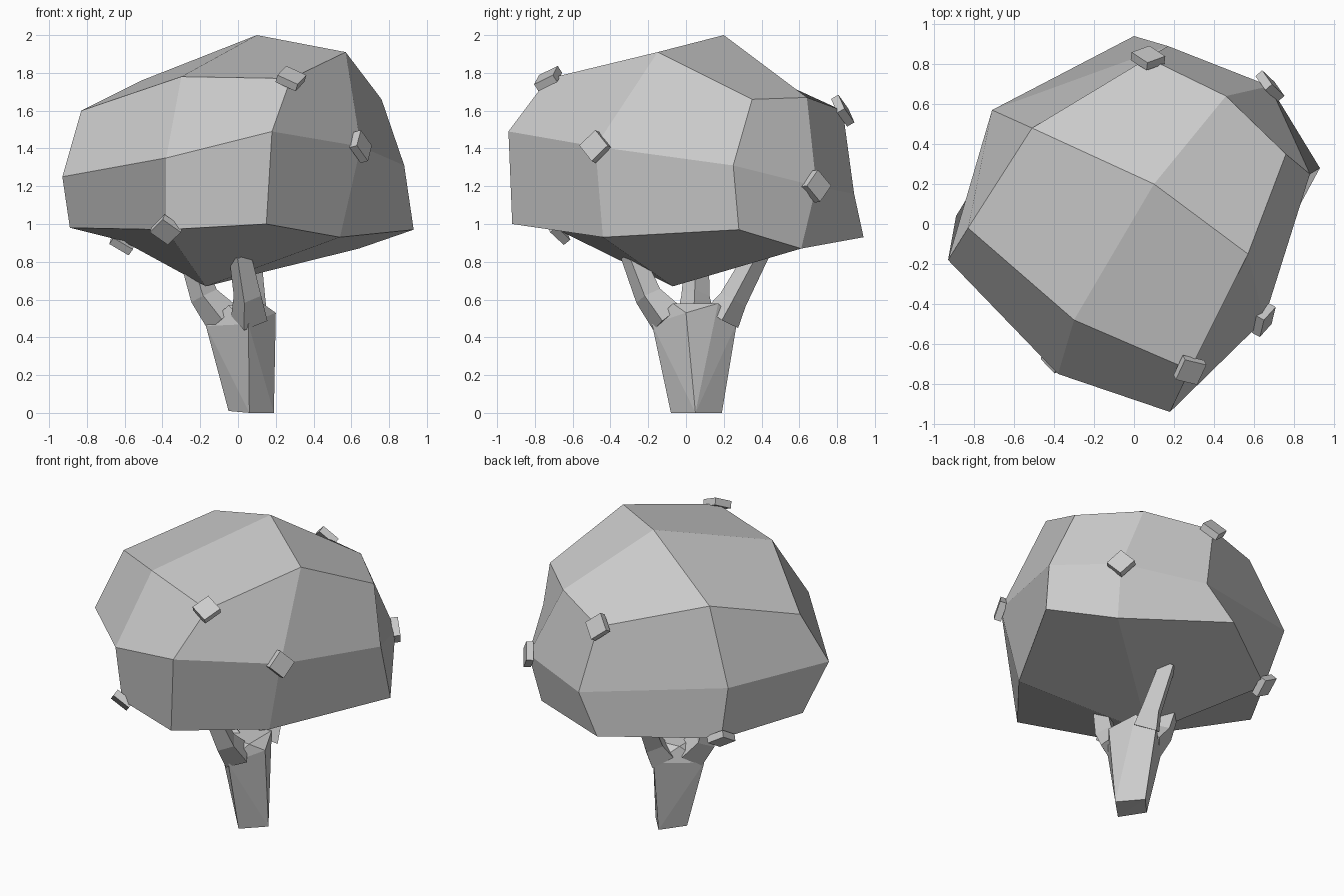
import bpy
import bmesh
from math import pi
from mathutils import Vector, Matrix

cube = bpy.data.objects.get("Cube")
if cube:
    bpy.data.objects.remove(cube, do_unlink=True)

grey = bpy.data.materials.new("light_grey")
grey.use_nodes = True
grey.diffuse_color = (0.6, 0.6, 0.6, 1)
grey.node_tree.nodes["Principled BSDF"].inputs["Base Color"].default_value = (0.6, 0.6, 0.6, 1)


def finish(bm, name):
    bmesh.ops.recalc_face_normals(bm, faces=bm.faces[:])
    mesh = bpy.data.meshes.new(name)
    bm.to_mesh(mesh)
    bm.free()
    mesh.materials.append(grey)
    obj = bpy.data.objects.new(name, mesh)
    bpy.context.collection.objects.link(obj)
    return obj


def bridge(bm, low, high):
    n = len(low)
    for i in range(n):
        j = (i + 1) % n
        bm.faces.new((low[i], low[j], high[j], high[i]))


# Canopy: a lumpy subdivided block of three eight-point rings and two centres
top = [(-.83, -.02, 1.6), (-.3, -.48, 1.78), (.28, -.73, 1.77), (.57, -.15, 1.91),
       (.76, .35, 1.66), (.46, .64, 1.67), (.07, .83, 1.6), (-.51, .48, 1.76)]
middle = [(-.93, -.18, 1.25), (-.38, -.75, 1.35), (.18, -.94, 1.49), (.65, -.48, 1.41),
          (.88, .25, 1.31), (.68, .69, 1.2), (.17, .89, 1.16), (-.71, .57, 1.3)]
bottom = [(-.89, .04, .98), (-.38, -.68, .97), (.15, -.92, 1), (.54, -.44, .93),
          (.93, .28, .97), (.64, .61, .87), (0, .94, .93), (-.61, .5, .91)]

bm = bmesh.new()
rings = [[bm.verts.new(p) for p in ring] for ring in (bottom, middle, top)]
bridge(bm, rings[0], rings[1])
bridge(bm, rings[1], rings[2])
for ring, centre in ((rings[2], (.1, .2, 2)), (rings[0], (-.17, -.07, .67))):
    hub = bm.verts.new(centre)
    for i in range(0, 8, 2):
        bm.faces.new((ring[i - 1], ring[i], ring[i + 1], hub))
finish(bm, "canopy")

# Leaf chips: small tilted plates set into corners of the canopy
chips = [(top[2], (.25, -.52, .82)), (top[6], (.1, .85, .5)),
         (middle[3], (.85, -.45, .25)), (middle[5], (.75, .65, .1)),
         (bottom[1], (-.2, -.75, -.6)), (bottom[7], (-.5, .5, -.7))]
for i, (place, normal) in enumerate(chips):
    bm = bmesh.new()
    bmesh.ops.create_cube(bm, size=1)
    turn = Vector(normal).to_track_quat('Z', 'Y').to_matrix().to_4x4()
    bm.transform(Matrix.Translation(place) @ turn @ Matrix.Rotation(pi / 4, 4, 'Z')
                 @ Matrix.Diagonal((.12, .12, .045, 1)))
    finish(bm, f"leaf_chip_{i + 1}")

# Trunk: four-sided, flaring upward to a low fork
bm = bmesh.new()
foot = [(.19, .05, 0), (.06, -.08, 0), (-.05, .06, .01), (.07, .19, 0)]
crown = [(.2, 0, .53), (.055, -.18, .47), (-.17, .05, .46), (.05, .27, .48)]
fork = [(.13, -.07, .58), (-.05, -.04, .57), (-.05, .14, .57), (.13, .17, .58)]
for p in foot + crown + fork:
    bm.verts.new(p)
bmesh.ops.convex_hull(bm, input=bm.verts[:])
finish(bm, "trunk")


# Branches: tapered four-sided limbs running into the canopy
def branch(name, path, radii):
    bm = bmesh.new()
    points = [Vector(p) for p in path]
    loops = []
    for i, p in enumerate(points):
        along = points[min(i + 1, len(points) - 1)] - points[max(i - 1, 0)]
        outward = Vector((path[-1][0] - path[0][0], path[-1][1] - path[0][1], 0))
        side = along.cross(outward).normalized()
        out = side.cross(along).normalized()
        r = radii[i]
        loops.append([bm.verts.new(p + d * r) for d in (out, side, -out, -side)])
    for a, b in zip(loops, loops[1:]):
        bridge(bm, a, b)
    bm.faces.new(loops[0])
    bm.faces.new(loops[-1])
    finish(bm, name)


taper = (.1, .075, .06)
branch("front_branch", [(.06, -.1, .5), (.05, -.2, .62), (.01, -.29, .84)], taper)
branch("back_branch", [(.06, .19, .5), (.07, .25, .6), (.06, .39, .86)], taper)
branch("right_branch", [(-.08, .05, .5), (-.18, .05, .62), (-.26, .06, .86)], taper)
